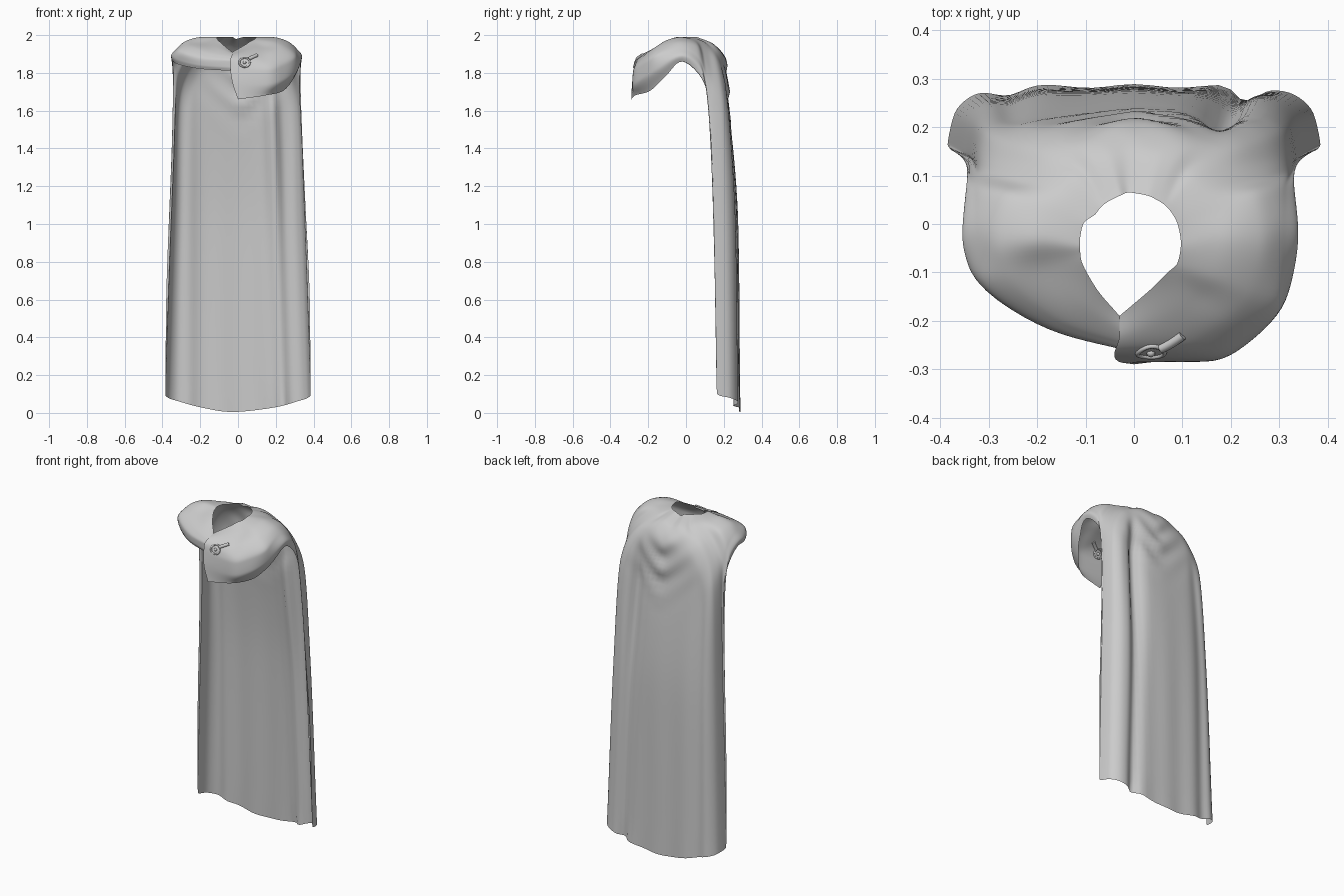
import bpy, bmesh, math
from mathutils import Vector
from mathutils.bvhtree import BVHTree

cube = bpy.data.objects.get("Cube")
if cube:
    bpy.data.objects.remove(cube)

grey = bpy.data.materials.new("cloth_grey")
grey.use_nodes = True
grey.diffuse_color = (0.6, 0.6, 0.6, 1)
grey.node_tree.nodes["Principled BSDF"].inputs["Base Color"].default_value = (0.6, 0.6, 0.6, 1)

# Drape lines from neck to hem, in hundredths of a unit
right_front = [
    [(-3, -19, 191), (-2, -22, 190), (-1, -25, 188), (0, -26.5, 186), (0, -26.5, 183), (0, -26, 181)],
    [(-8, -13, 195), (-11, -17, 193), (-15, -20.5, 190), (-17, -22, 187), (-18, -21.5, 184), (-19, -20, 182)],
    [(-11, -7, 198), (-18, -9, 196), (-26, -10.5, 195), (-32, -11, 192), (-34, -9.5, 188), (-33, -9, 185)],
]
left_front = [
    [(9, -8, 198), (17, -11, 197), (25, -14, 194), (31, -15, 189), (32, -14, 183), (30, -11, 178)],
    [(7, -10, 197), (13, -15, 194), (19, -20, 191), (24, -23.5, 184), (25, -23.5, 177), (23, -20, 170)],
    [(4, -13, 195), (8, -19, 192), (12, -25, 187), (15, -28, 181), (15, -28.5, 174), (14, -27, 168)],
    [(-3, -19, 191), (-3, -23, 190), (-4, -26.5, 187), (-4, -27.5, 182), (-3, -28.5, 175), (0, -29, 166)],
]
shoulder = [
    [(9.7, -4, 199), (18, -3, 199), (26, -3, 197), (31, -2, 193), (34, -2, 189), (33, -2, 186)],
    [(9, 0, 199), (17, 3, 198), (25, 6, 195), (31, 7, 188), (33, 9, 180), (32.5, 12, 168)],
]
back_side = [
    [(8, 2, 199), (15, 7, 197), (24, 9, 191), (32, 11, 177), (34, 13.5, 140), (38, 15.5, 60)],
    [(7, 3.3, 199), (13, 10, 196), (22, 12, 190), (32, 14, 172), (35, 15, 110), (38.5, 16.5, 10)],
    [(6, 4.2, 199), (11, 12, 195), (20, 15.5, 189), (31, 19, 167), (34, 21, 105), (37, 23, 8)],
    [(4.5, 5.1, 199), (9, 14, 195), (16, 18.5, 187), (26, 22, 165), (29, 26, 100), (31, 27.5, 6)],
    [(3, 5.8, 199), (6, 15, 195), (11, 20, 186), (18, 22, 165), (20, 27, 100), (20, 28.5, 3)],
]
back_middle = [(-1, 6.5, 198), (-1, 16, 194), (-1, 21, 187), (0, 22.5, 165), (0, 27.5, 100), (-3, 28.5, 0.5)]


def mirrored(columns, shift=0):
    return [[(-x - shift, y, z) for x, y, z in col] for col in columns]


def slope(a, b):
    return 2 * a * b / (a + b) if a * b > 0 else 0


def smooth_path(points, steps):
    """Curve through the points that never overshoots them."""
    n = len(points)
    deltas = [points[i + 1] - points[i] for i in range(n - 1)]
    tangents = [deltas[0]]
    for a, b in zip(deltas, deltas[1:]):
        tangents.append(Vector([slope(p, q) for p, q in zip(a, b)]))
    tangents.append(deltas[-1])
    path = []
    for i in range(n - 1):
        for k in range(steps):
            t = k / steps
            h = t * t * (3 - 2 * t)
            path.append(points[i] + deltas[i] * h
                        + tangents[i] * (t * (1 - t) ** 2)
                        - tangents[i + 1] * (t * t * (1 - t)))
    return path + [points[-1].copy()]


def bump(value, middle, width):
    return math.exp(-((value - middle) / width) ** 2)


def add_folds(p):
    """Draped V folds, one deep pleat on the left and soft hanging folds."""
    if p.y < 0.1:
        return p
    x, z = p.x, p.z
    swag = math.sin((z - 0.9 * abs(x - 0.01)) * math.tau / 0.15)
    p.y += 0.022 * swag * bump(x, 0.01, 0.13) * bump(z, 1.67, 0.17)
    pleat = min(1, max(0, (1.9 - z) / 0.3))
    p.y -= (0.035 + 0.02 * bump(z, 1.4, 0.4)) * pleat * bump(x, 0.235 - 0.035 * z, 0.03)
    # Shallow matching dip on the right
    p.y -= 0.015 * pleat * bump(x, -0.26, 0.04)
    hang = min(1, max(0, (1.6 - z) / 0.9))
    inner = max(0, 1 - (x / 0.37) ** 2)
    p.y += 0.004 * hang * inner * math.cos(x * math.tau / 0.19)
    return p


# Cape: one sheet from the right front, round the back, to the left front
columns = (right_front + mirrored(shoulder, 1.5) + mirrored(back_side) + [back_middle]
           + back_side[::-1] + shoulder[::-1] + left_front)
drapes = [smooth_path([Vector(p) / 100 for p in col], 12) for col in columns]
rows = [smooth_path(list(row), 7) for row in zip(*drapes)]

bm = bmesh.new()
grid = [[bm.verts.new(add_folds(p)) for p in row] for row in rows]
for upper, lower in zip(grid, grid[1:]):
    for i in range(len(upper) - 1):
        bm.faces.new((upper[i], upper[i + 1], lower[i + 1], lower[i]))
# Relax the cloth while keeping its hems in place
inside = [v for v in bm.verts if not v.is_boundary]
for _ in range(4):
    bmesh.ops.smooth_vert(bm, verts=inside, factor=0.4,
                          use_axis_x=True, use_axis_y=True, use_axis_z=True)
bm.normal_update()
cloth = BVHTree.FromBMesh(bm)
mesh = bpy.data.meshes.new("cape")
bm.to_mesh(mesh)
bm.free()
for face in mesh.polygons:
    face.use_smooth = True
mesh.materials.append(grey)
cape = bpy.data.objects.new("cape", mesh)
bpy.context.collection.objects.link(cape)


def on_cloth(x, z, lift):
    """Point on the front of the cape, raised off the cloth."""
    hit, normal, _, _ = cloth.ray_cast(Vector((x, -1, z)), Vector((0, 1, 0)))
    return hit + normal * math.copysign(lift, -normal.y)


def cord(name, points, radius, closed=False):
    curve = bpy.data.curves.new(name, "CURVE")
    curve.dimensions = "3D"
    curve.bevel_depth = radius
    curve.bevel_resolution = 2
    curve.use_fill_caps = True
    spline = curve.splines.new("POLY")
    spline.points.add(len(points) - 1)
    for target, p in zip(spline.points, points):
        target.co = (*p, 1)
    spline.use_cyclic_u = closed
    curve.materials.append(grey)
    bpy.context.collection.objects.link(bpy.data.objects.new(name, curve))


# Clasp: ring, centre stud and tail
ring = []
for k in range(20):
    a = k * math.tau / 20
    ring.append(on_cloth(0.035 + 0.028 * math.cos(a), 1.855 + 0.024 * math.sin(a), 0.001))
cord("clasp_ring", ring, 0.005, True)

bpy.ops.mesh.primitive_uv_sphere_add(segments=16, ring_count=8, radius=0.009,
                                     location=on_cloth(0.035, 1.855, 0))
stud = bpy.context.object
stud.name = "clasp_stud"
stud.data.materials.append(grey)
bpy.ops.object.shade_smooth()

tail = [on_cloth(0.055 + 0.045 * t, 1.872 + 0.02 * t, 0.002) for t in (0, 0.25, 0.5, 0.75, 1)]
cord("clasp_tail", tail, 0.01)
